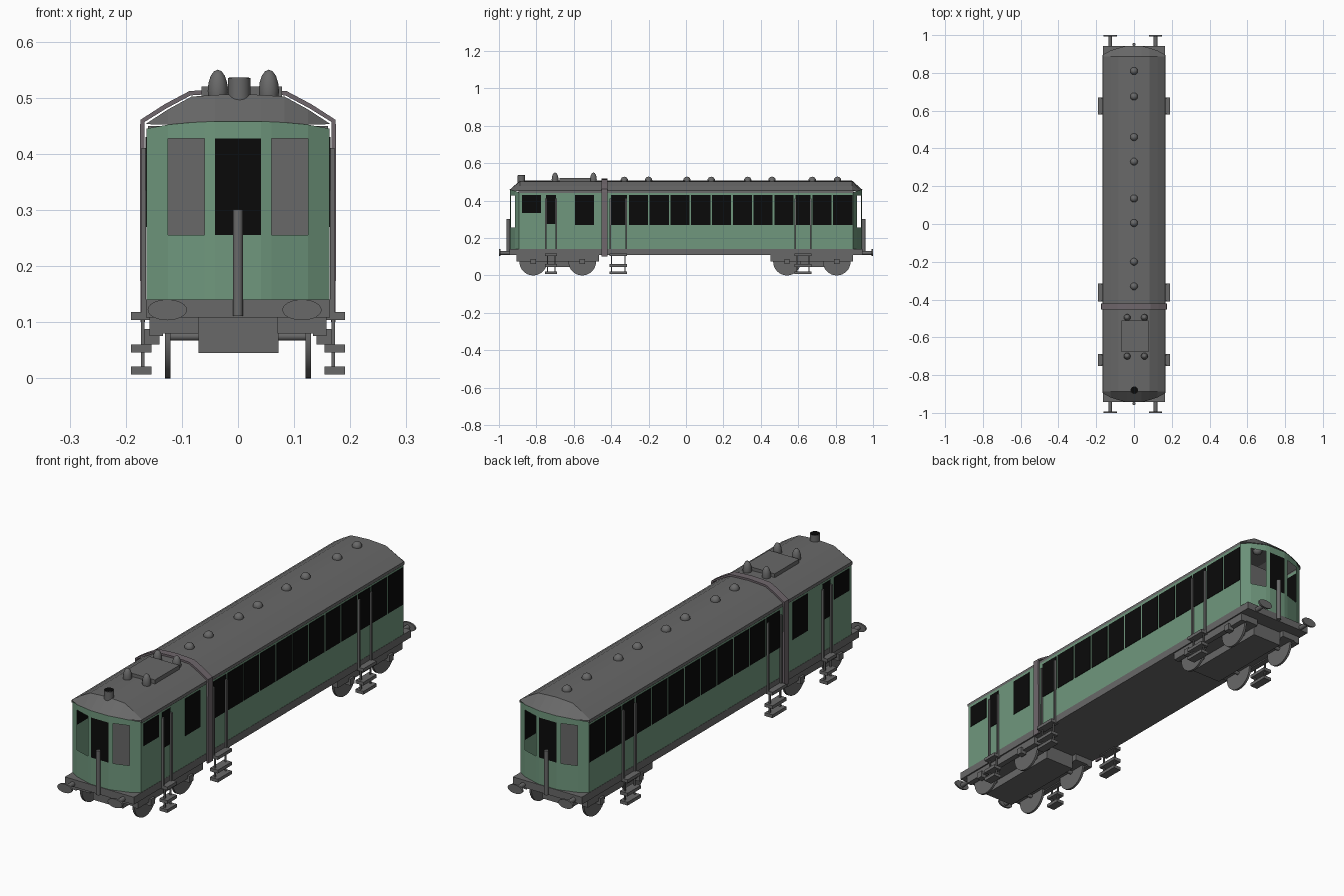
import bpy, bmesh, math
from mathutils import Matrix

if "Cube" in bpy.data.objects:
    bpy.data.objects.remove(bpy.data.objects["Cube"])

def mat(name, r, g, b):
    m = bpy.data.materials.new(name)
    m.diffuse_color = (r, g, b, 1)
    m.use_nodes = True
    m.node_tree.nodes["Principled BSDF"].inputs["Base Color"].default_value = m.diffuse_color
    return m

GREEN = mat("body_green", 0.16, 0.31, 0.205)
GREY = mat("dark_grey", 0.14, 0.14, 0.14)
BLACK = mat("window_black", 0.003, 0.003, 0.003)
MAUVE = mat("mauve_grey", 0.16, 0.135, 0.15)

def finish(name, bm, *mats):
    me = bpy.data.meshes.new(name)
    bm.to_mesh(me)
    bm.free()
    for m in mats:
        me.materials.append(m)
    ob = bpy.data.objects.new(name, me)
    bpy.context.collection.objects.link(ob)
    return ob

def boxes(name, m, spans):
    """One object from boxes given as (x0, x1, y0, y1, z0, z1)."""
    bm = bmesh.new()
    for x0, x1, y0, y1, z0, z1 in spans:
        mx = Matrix.Translation(((x0+x1)/2, (y0+y1)/2, (z0+z1)/2)) @ Matrix.Diagonal((x1-x0, y1-y0, z1-z0, 1))
        bmesh.ops.create_cube(bm, size=1, matrix=mx)
    return finish(name, bm, m)

def both(x0, x1, *rest):
    """A box and its mirror image across x = 0."""
    return [(x0, x1, *rest), (-x1, -x0, *rest)]

def cyl(name, m, loc, r, depth, axis='Z', seg=24, sx=1.0, sy=1.0):
    bm = bmesh.new()
    rot = {'X': Matrix.Rotation(math.pi/2, 4, 'Y'), 'Y': Matrix.Rotation(math.pi/2, 4, 'X'), 'Z': Matrix()}[axis]
    bmesh.ops.create_cone(bm, cap_ends=True, segments=seg, radius1=r, radius2=r, depth=depth,
                          matrix=Matrix.Translation(loc) @ rot @ Matrix.Diagonal((sx, sy, 1, 1)))
    for f in bm.faces:
        f.smooth = len(f.verts) == 4 and seg > 8
    ob = finish(name, bm, m)
    for e in ob.data.edges:
        vs = [ob.data.vertices[i].co for i in e.vertices]
        ax = 'XYZ'.index(axis)
        e.use_edge_sharp = abs(vs[0][ax] - vs[1][ax]) < 1e-5
    return ob

def dome(name, loc, r, h):
    bm = bmesh.new()
    bmesh.ops.create_uvsphere(bm, u_segments=12, v_segments=8, radius=1,
                              matrix=Matrix.Translation(loc) @ Matrix.Diagonal((r, r, h, 1)))
    for f in bm.faces:
        f.smooth = True
    return finish(name, bm, GREY)

# Bowed end plan and eave height as (x, y, z)
PLAN = [(0.163, 0.893, 0.445), (0.125, 0.915, 0.452), (0.06, 0.936, 0.458), (0.041, 0.94, 0.458)]

def eave(x):
    x = abs(x)
    if x >= PLAN[0][0]:
        return PLAN[0][1:]
    for (xa, ya, za), (xb, yb, zb) in zip(PLAN, PLAN[1:]):
        if x >= xb:
            t = (x - xb) / (xa - xb)
            return yb + t*(ya-yb), zb + t*(za-zb)
    return PLAN[-1][1:]

# Body shell: end columns with a black middle pane and two open corner windows
bm = bmesh.new()
front = [(-x, -y, z) for x, y, z in PLAN] + [(x, -y, z) for x, y, z in reversed(PLAN)]
loop = front + [(-x, -y, z) for x, y, z in front]
for i, (xa, ya, za) in enumerate(loop):
    xb, yb, zb = loop[(i+1) % len(loop)]
    mid = abs(xa + xb) / 2
    side = abs(yb - ya) > 1
    levels = [(0.135, 0.135), (za, zb)] if side else [(0.135, 0.135), (0.255, 0.255), (0.427, 0.427), (za, zb)]
    for k in range(len(levels) - 1):
        if k == 1 and 0.07 < mid < 0.12:
            continue                      # open corner window
        (l0, l1), (h0, h1) = levels[k], levels[k+1]
        f = bm.faces.new([bm.verts.new(p) for p in
                          ((xa, ya, l0), (xb, yb, l1), (xb, yb, h1), (xa, ya, h0))])
        f.material_index = 1 if k == 1 and mid < 0.01 else 0
bmesh.ops.remove_doubles(bm, verts=bm.verts, dist=1e-5)
finish("body_shell", bm, GREEN, BLACK)

# Inner bulkheads behind the end windows
boxes("bulkheads", GREY, [(-0.16, 0.16, s*0.78-0.004, s*0.78+0.004, 0.13, 0.45) for s in (-1, 1)])

# Roof: arched profile with sloped bowed ends
PROF = [(0.166, 0.440), (0.165, 0.453), (0.125, 0.479), (0.083, 0.502), (0.041, 0.505), (0, 0.507)]
prof = [(-x, z) for x, z in PROF] + [(x, z) for x, z in reversed(PROF[:-1])]
bm = bmesh.new()
def end_row(s):
    return [bm.verts.new((x, s*(eave(x)[0]+0.003), z if abs(x) > 0.15 else eave(x)[1])) for x, z in prof]
def mid_row(y):
    return [bm.verts.new((x, y, z)) for x, z in prof]
rows = [end_row(-1), mid_row(-0.888), mid_row(0.888), end_row(1)]
for ra, rb in zip(rows, rows[1:]):
    for i in range(len(prof) - 1):
        bm.faces.new((ra[i], rb[i], rb[i+1], ra[i+1]))
bmesh.ops.recalc_face_normals(bm, faces=bm.faces)
if sum(f.normal.z for f in bm.faces) < 0:
    bmesh.ops.reverse_faces(bm, faces=bm.faces)
finish("roof", bm, GREY)

# Joint band running up both sides and over the roof
bm = bmesh.new()
path = [(-0.17, 0.10)] + [(x*1.03, z + 0.006) for x, z in prof] + [(0.17, 0.10)]
ra, rb = ([bm.verts.new((x, y, z)) for x, z in path] for y in (-0.452, -0.42))
for i in range(len(path) - 1):
    bm.faces.new((ra[i], rb[i], rb[i+1], ra[i+1]))
band = finish("joint_band", bm, MAUVE)
sol = band.modifiers.new("thickness", 'SOLIDIFY')
sol.thickness = 0.008
sol.offset = 0

# Side windows as thin plates
panes = [(-0.876, -0.774, 0.335), (-0.748, -0.694, 0.275), (-0.593, -0.491, 0.27), (-0.402, -0.315, 0.27),
         (0.585, 0.665, 0.27), (0.676, 0.777, 0.27), (0.787, 0.889, 0.27)]
panes += [(-0.305 + i*0.111, -0.203 + i*0.111, 0.27) for i in range(8)]
boxes("side_windows", BLACK, [b for y0, y1, z in panes for b in both(0.161, 0.165, y0, y1, z, 0.43)])

# Underframe
boxes("underframe", GREY, [(-0.164, 0.164, -0.943, 0.943, 0.108, 0.14)])

# Door steps with hangers and handrails
for y0, y1 in ((-0.753, -0.689), (-0.41, -0.315), (0.58, 0.67)):
    spans = []
    for z in (0.104, 0.046, 0.007):
        spans += both(0.154, 0.191, y0, y1, z, z + 0.014)
    for y in (y0 + 0.012, y1 - 0.012):
        spans += both(0.167, 0.173, y-0.003, y+0.003, 0.01, 0.11)
    boxes("door_steps", GREY, spans)
    boxes("handrails", GREY, [b for y in (y0 + 0.004, y1 - 0.004)
                              for b in both(0.164, 0.172, y-0.004, y+0.004, 0.11, 0.41)])

# Bogies
for yc, axles in ((-0.686, (-0.817, -0.555)), (0.673, (0.54, 0.806))):
    boxes("bogie_frame", GREY, both(0.134, 0.158, yc-0.221, yc+0.221, 0.075, 0.11)
          + both(0.07, 0.134, yc-0.221, yc+0.221, 0.08, 0.11)
          + [(-0.07, 0.072, yc-0.2, yc+0.2, 0.045, 0.11)])
    for y in axles:
        cyl("axle", GREY, (0, y, 0.075), 0.008, 0.25, 'X', 12)
        boxes("axle_boxes", GREY, both(0.14, 0.167, y-0.014, y+0.014, 0.06, 0.088))
        for x in (-0.125, 0.125):
            cyl("wheel", GREY, (x, y, 0.074), 0.074, 0.01, 'X', 32)

# End fittings: buffers and upright pipe
for s in (-1, 1):
    for x in (-0.126, 0.114):
        cyl("buffer_head", GREY, (x, s*0.996, 0.122), 0.035, 0.008, 'Y', 24, 1, 0.53)
        cyl("buffer_rod", GREY, (x, s*0.965, 0.12), 0.01, 0.06, 'Y', 12)
    cyl("end_pipe", GREY, (0, s*0.95, 0.206), 0.009, 0.19, 'Z', 12)

# Roof fittings
for y in (0.81, 0.675, 0.46, 0.33, 0.135, 0.005, -0.2, -0.33):
    dome("roof_vent", (0, y, 0.508), 0.02, 0.02)
boxes("roof_hatch", GREY, [(-0.065, 0.078, -0.677, -0.51, 0.495, 0.52)])
for x in (-0.036, 0.055):
    for y in (-0.7, -0.495):
        dome("horn_dome", (x, y, 0.512), 0.018, 0.038)
cyl("chimney", GREY, (0.002, -0.88, 0.51), 0.02, 0.05)
cyl("chimney_opening", BLACK, (0.002, -0.88, 0.535), 0.018, 0.003)
